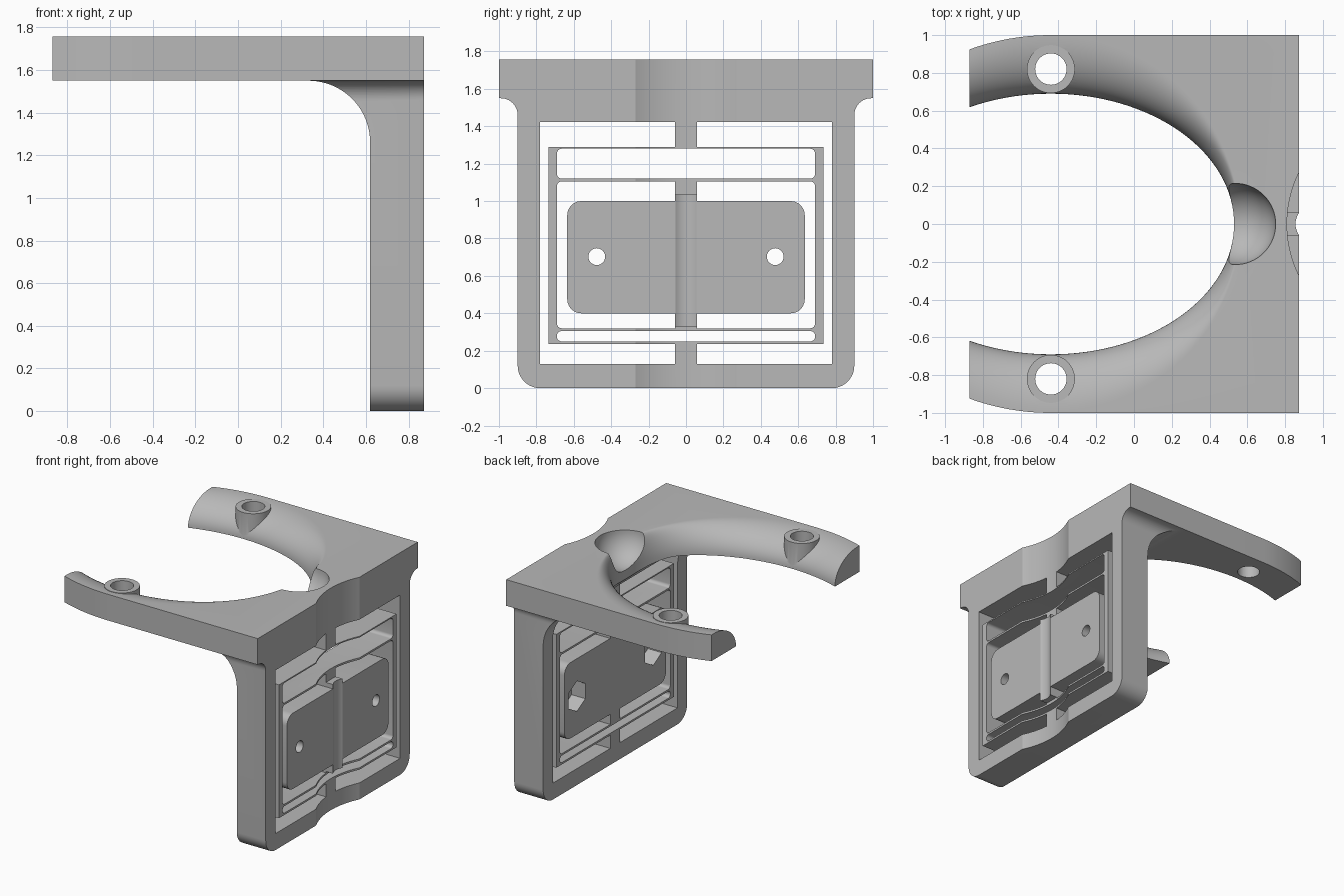
import bpy, bmesh, math
from math import sin, cos, pi

if "Cube" in bpy.data.objects:
    bpy.data.objects.remove(bpy.data.objects["Cube"])

grey = bpy.data.materials.new("plain grey")
grey.use_nodes = True
COLOUR = (0.48, 0.48, 0.48, 1)
grey.diffuse_color = COLOUR
grey.node_tree.nodes["Principled BSDF"].inputs["Base Color"].default_value = COLOUR

BACK, FACE = 0.62, 0.873      # wall thickness along x
LOW, TOP = 1.55, 1.757        # top plate heights
RING_X = -0.44                # centre of the round opening


def loft(name, rings):
    """Closed solid skinned through matching rings of points."""
    bm = bmesh.new()
    loops = [[bm.verts.new(p) for p in ring] for ring in rings]
    n = len(loops[0])
    for a, b in zip(loops, loops[1:]):
        for i in range(n):
            j = (i + 1) % n
            bm.faces.new((a[i], a[j], b[j], b[i]))
    bm.faces.new(loops[0][::-1])
    bm.faces.new(loops[-1])
    bmesh.ops.recalc_face_normals(bm, faces=bm.faces[:])
    mesh = bpy.data.meshes.new(name)
    bm.to_mesh(mesh)
    bm.free()
    mesh.materials.append(grey)
    ob = bpy.data.objects.new(name, mesh)
    bpy.context.collection.objects.link(ob)
    return ob


def prism(name, outline, axis, lo, hi):
    """Extrude a 2D outline along x (y,z), y (x,z) or z (x,y)."""
    place = {"x": lambda a, b, h: (h, a, b),
             "y": lambda a, b, h: (a, h, b),
             "z": lambda a, b, h: (a, b, h)}[axis]
    return loft(name, [[place(a, b, h) for a, b in outline] for h in (lo, hi)])


def arc(cx, cy, rx, ry, start, end, steps):
    return [(cx + rx * cos(math.radians(start + (end - start) * i / steps)),
             cy + ry * sin(math.radians(start + (end - start) * i / steps)))
            for i in range(steps + 1)]


def circle(cx, cy, r, sides=48):
    return arc(cx, cy, r, r, 0, 360 - 360 / sides, sides - 1)


def rect(half, lo, hi, r=0.0):
    """Outline centred on y = 0, optionally with rounded corners."""
    if not r:
        return [(-half, lo), (half, lo), (half, hi), (-half, hi)]
    return (arc(half - r, lo + r, r, r, -90, 0, 6) + arc(half - r, hi - r, r, r, 0, 90, 6)
            + arc(r - half, hi - r, r, r, 90, 180, 6) + arc(r - half, lo + r, r, r, 180, 270, 6))


def combine(base, others, operation):
    for other in others:
        mod = base.modifiers.new("combine", "BOOLEAN")
        mod.operation, mod.solver, mod.object = operation, "EXACT", other
        bpy.context.view_layer.objects.active = base
        bpy.ops.object.modifier_apply(modifier=mod.name)
        bpy.data.objects.remove(other)


def cut(base, *others):
    combine(base, others, "DIFFERENCE")


def join(base, *others):
    combine(base, others, "UNION")


# Upright wall: rounded feet, flared shoulders, large fillet under the plate
right = (arc(0.78, 0.12, 0.12, 0.12, -90, 0, 10)
         + arc(0.99, 1.46, 0.09, 0.09, 180, 90, 10) + [(0.99, 1.6)])
wall = prism("bracket", right + [(-y, z) for y, z in reversed(right)], "x", 0.33, FACE)
under = [(0.2, -0.1), (BACK, -0.1)] + arc(0.33, 1.26, 0.29, 0.29, 0, 90, 20) + [(0.2, LOW)]
cut(wall, prism("fillet_cutter", under, "y", -1.2, 1.2),
    prism("window_cutter", rect(0.78, 0.13, 1.422), "x", 0, 1.2))

# Flexible inner frame with slots
frame = prism("inner_frame", rect(0.735, 0.235, 1.29), "x", BACK, FACE)
for lo, hi in ((1.12, 1.28), (0.32, 1.105), (0.25, 0.305)):
    cut(frame, prism("slot_cutter", rect(0.69, lo, hi, 0.025), "x", 0, 1.2))

# Clamp plate and the webs that hold frame and plate
join(frame, prism("clamp_plate", rect(0.635, 0.4, 1.0, 0.075), "x", BACK, FACE))
for lo, hi in ((0.1, 0.243), (0.312, 1.112), (1.285, 1.45)):
    join(frame, prism("web", rect(0.06, lo, hi), "x", BACK, FACE))
join(wall, frame)

# Top plate with curved arm ends
edge = [(FACE, 1.0)] + [p for p in arc(RING_X, 0, 1.13, 1, 90, 112.4, 10)]
plate = prism("top_plate", edge + [(x, -y) for x, y in reversed(edge)], "z", LOW, TOP)
join(wall, plate)

# Oval opening whose inner rim rounds over towards the outer edge
SIDES = 128
rings = [(1.0, 0.97, 0.69)]
for i in range(17):
    t = pi / 2 * i / 16
    rings.append((LOW + (TOP - LOW) * sin(t),
                  0.97 + 0.03 * (1 - cos(t)), 0.69 + 0.305 * (1 - cos(t))))
rings.append((1.9, 1.0, 0.995))
cut(wall, loft("opening_cutter",
               [[(x, y, z) for x, y in arc(RING_X, 0, a, b, 0, 360 - 360 / SIDES, SIDES - 1)]
                for z, a, b in rings]))

# Scoop at the back of the opening
bpy.ops.mesh.primitive_uv_sphere_add(segments=64, ring_count=32, radius=0.215,
                                     location=(0.535, 0, TOP))
cut(wall, bpy.context.object)

# Screw bosses on both arms, nut pockets and bolt holes in the plate
for side in (-1, 1):
    join(wall, prism("boss", circle(RING_X, side * 0.82, 0.127), "z", LOW, TOP))
    cut(wall, prism("screw_hole", circle(RING_X, side * 0.82, 0.083), "z", 1.4, 1.9),
        prism("bolt_hole", circle(side * 0.477, 0.703, 0.045, 32), "x", 0.4, 1.2),
        prism("nut_pocket", arc(side * 0.477, 0.703, 0.12, 0.12, 30, 330, 5), "x", 0.4, 0.74))

# Shallow pole channel on the outer face, and groove along the centre rib
for lo, hi in ((-0.1, 0.33), (1.035, 1.9)):
    cut(wall, prism("channel_cutter", circle(0.81 + 0.614, 0, 0.614, 128), "z", lo, hi))
cut(wall, prism("groove_cutter", circle(0.955, 0, 0.1), "z", 0.32, 1.04))

# Smooth the curved faces, keep the edges sharp
bpy.ops.object.select_all(action="DESELECT")
wall.select_set(True)
bpy.context.view_layer.objects.active = wall
bpy.ops.object.shade_smooth_by_angle(angle=math.radians(25))
